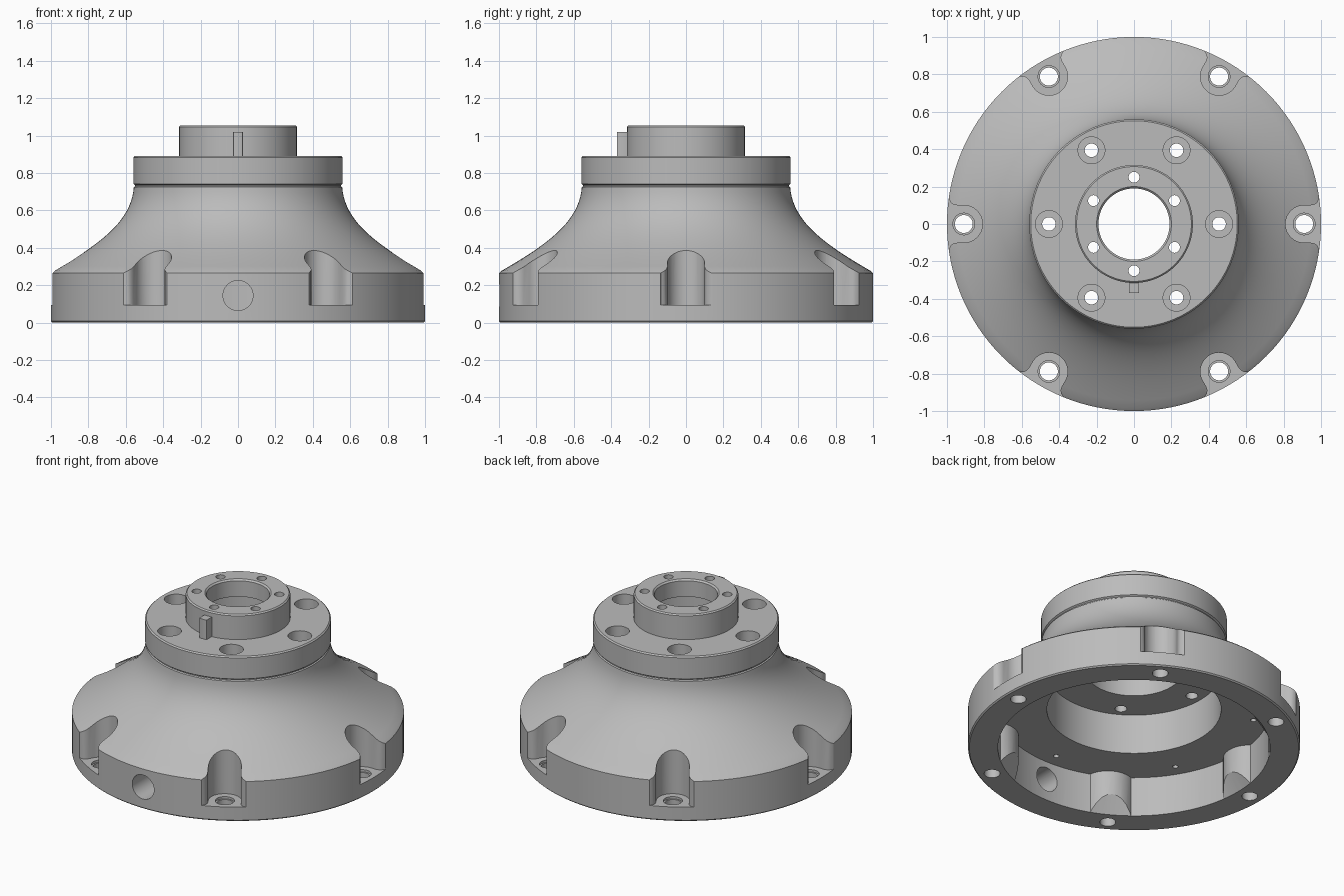
import bpy, bmesh, math
from mathutils import Matrix, Vector
from mathutils.geometry import interpolate_bezier

cube = bpy.data.objects.get("Cube")
if cube:
    bpy.data.objects.remove(cube, do_unlink=True)

steel = bpy.data.materials.new("steel_grey")
steel.use_nodes = True
GREY = (0.5, 0.5, 0.5, 1)
steel.diffuse_color = GREY
steel.node_tree.nodes["Principled BSDF"].inputs["Base Color"].default_value = GREY


def make_object(name, bm):
    bmesh.ops.recalc_face_normals(bm, faces=bm.faces)
    mesh = bpy.data.meshes.new(name)
    bm.to_mesh(mesh)
    bm.free()
    mesh.materials.append(steel)
    obj = bpy.data.objects.new(name, mesh)
    bpy.context.collection.objects.link(obj)
    return obj


def lathe(name, profile, steps=128):
    """Spin a closed (radius, height) outline around z."""
    bm = bmesh.new()
    rings = []
    for i in range(steps):
        a = math.tau * i / steps
        rings.append([bm.verts.new((r * math.cos(a), r * math.sin(a), z)) for r, z in profile])
    n = len(profile)
    for i in range(steps):
        here, there = rings[i], rings[(i + 1) % steps]
        for j in range(n):
            k = (j + 1) % n
            bm.faces.new((here[j], there[j], there[k], here[k]))
    return make_object(name, bm)


def add_cylinder(bm, r1, r2, z1, z2, turn=Matrix(), x=0, segments=32):
    """Cylinder or cone from z1 to z2, moved out by x and then turned."""
    place = turn @ Matrix.Translation((x, 0, (z1 + z2) / 2))
    bmesh.ops.create_cone(bm, cap_ends=True, segments=segments, radius1=r1,
                          radius2=r2, depth=z2 - z1, matrix=place)


def ring_of_cylinders(name, x, radius, z1, z2, start=0):
    bm = bmesh.new()
    for i in range(6):
        turn = Matrix.Rotation(math.radians(start + 60 * i), 4, "Z")
        add_cylinder(bm, radius, radius, z1, z2, turn, x)
    return make_object(name, bm)


def cut(target, cutter):
    mod = target.modifiers.new("cut", "BOOLEAN")
    mod.operation = "DIFFERENCE"
    mod.solver = "EXACT"
    mod.object = cutter
    bpy.context.view_layer.objects.active = target
    bpy.ops.object.modifier_apply(modifier=mod.name)
    bpy.data.objects.remove(cutter, do_unlink=True)


# Turned body: rim, bell-shaped neck, collar, hub and stepped bore
neck = interpolate_bezier(Vector((0.985, 0.278)), Vector((0.72, 0.43)),
                          Vector((0.57, 0.55)), Vector((0.557, 0.725)), 20)
outline = [(0.525, 0), (0.992, 0), (1, 0.008), (1, 0.265)]
outline += [(p.x, p.y) for p in neck]
outline += [(0.55, 0.73), (0.55, 0.735), (0.56, 0.742), (0.56, 0.882), (0.552, 0.89),
            (0.315, 0.89), (0.315, 1.047), (0.307, 1.055), (0.2, 1.055), (0.19, 1.045),
            (0.19, 0.94), (0.29, 0.94), (0.29, 0.53), (0.525, 0.53)]
body = lathe("flanged_hub_body", outline)

# Lower cavity, leaving six bosses that back the rim notches
bm = bmesh.new()
add_cylinder(bm, 0.82, 0.82, -0.1, 0.265, segments=128)
cavity = make_object("cavity_cutter", bm)
cut(cavity, ring_of_cylinders("boss_cutter", 0.91, 0.16, -0.2, 0.4))
cut(body, cavity)

# Sloped undersides of the bosses
bm = bmesh.new()
add_cylinder(bm, 0.825, 0.745, -0.008, 0.112, segments=128)
cut(body, make_object("slope_cutter", bm))

# Rim notches: round inner end, straight sides, flared mouth
half = [(0.91 - 0.1 * math.cos(math.radians(a)), 0.1 * math.sin(math.radians(a)))
        for a in range(0, 91, 9)]
half += [(0.945, 0.1), (0.965, 0.104), (0.98, 0.115), (0.99, 0.135), (1.1, 0.16)]
notch = half + [(x, -y) for x, y in reversed(half[1:])]
bm = bmesh.new()
for i in range(6):
    turn = Matrix.Rotation(math.radians(60 * i), 4, "Z")
    low = [bm.verts.new(turn @ Vector((x, y, 0.095))) for x, y in notch]
    high = [bm.verts.new(turn @ Vector((x, y, 0.6))) for x, y in notch]
    bm.faces.new(low)
    bm.faces.new(high)
    for j in range(len(notch)):
        k = (j + 1) % len(notch)
        bm.faces.new((low[j], low[k], high[k], high[j]))
cut(body, make_object("notch_cutter", bm))

# Bolt holes: rim, collar with counterbores, hub face, blind holes in the cavity
for x, radius, z1, z2, start in (
        (0.91, 0.048, -0.1, 0.2, 0), (0.91, 0.058, 0.08, 0.2, 0),
        (0.455, 0.036, 0.4, 1.0, 0), (0.455, 0.072, 0.82, 1.0, 0),
        (0.25, 0.029, 0.9, 1.2, 30), (0.73, 0.017, 0.2, 0.34, 30)):
    cut(body, ring_of_cylinders("hole_cutter", x, radius, z1, z2, start))

# Radial port through the front of the rim
bm = bmesh.new()
add_cylinder(bm, 0.08, 0.08, 0.7, 1.1, Matrix.Translation((0, 0, 0.145))
             @ Matrix.Rotation(math.radians(90), 4, "X"), segments=48)
cut(body, make_object("port_cutter", bm))

# Locating key on the front of the hub
bm = bmesh.new()
bmesh.ops.create_cube(bm, size=1, matrix=Matrix.Translation((0, -0.337, 0.953))
                      @ Matrix.Diagonal((0.054, 0.066, 0.134, 1)))
bmesh.ops.bevel(bm, geom=[e for e in bm.edges if abs(e.verts[0].co.z - e.verts[1].co.z) > 0.1],
                offset=0.006, segments=2, affect="EDGES", profile=0.5)
key = make_object("locating_key", bm)

for obj in (body, key):
    bpy.ops.object.select_all(action="DESELECT")
    obj.select_set(True)
    bpy.context.view_layer.objects.active = obj
    bpy.ops.object.shade_smooth_by_angle(angle=math.radians(30))
